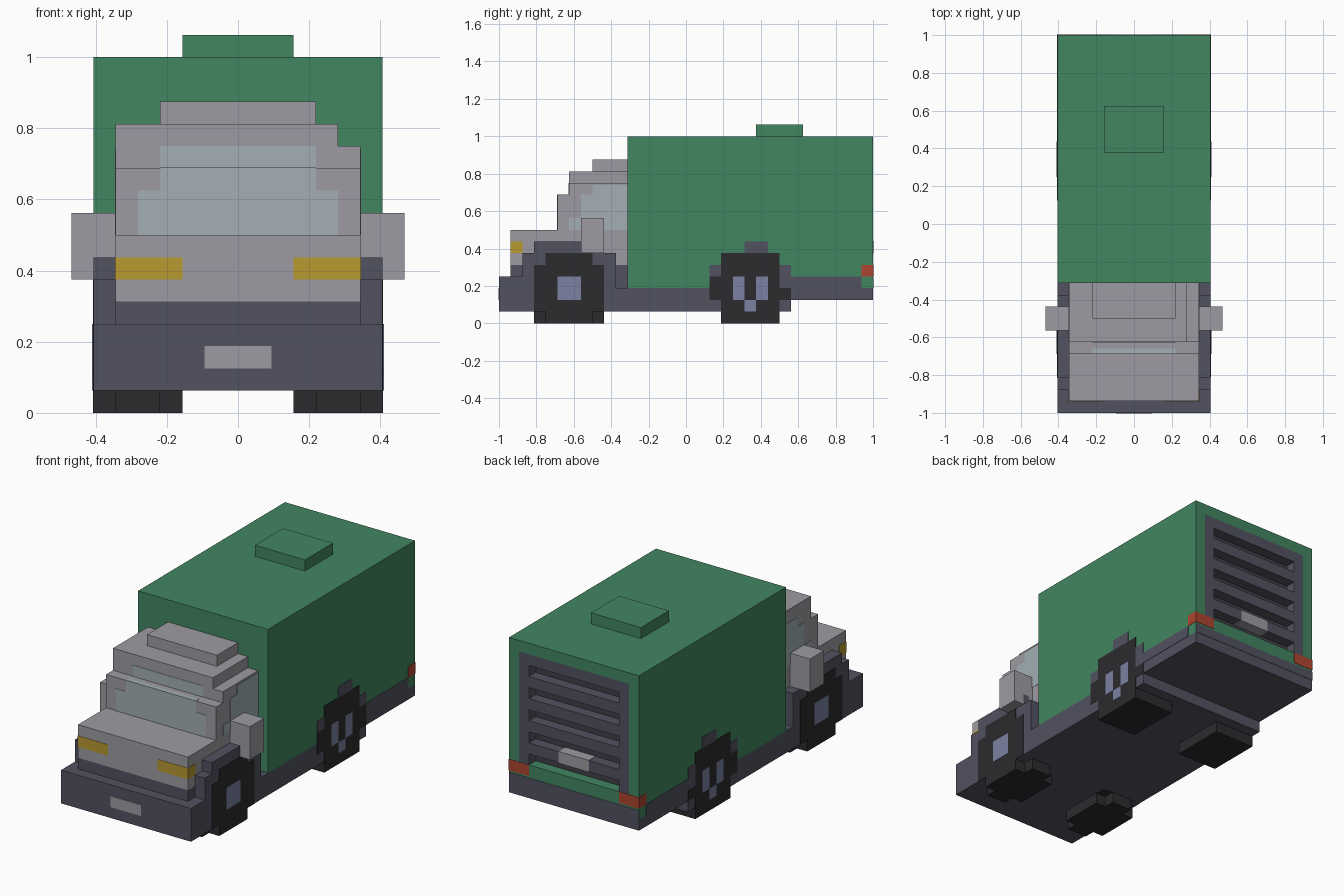
import bpy

E = 0.002   # tiny lift for flush coloured panels
W = 0.40625  # half width of the truck
C = 0.34375  # half width of the cab


def mat(name, r, g, b):
    m = bpy.data.materials.new(name)
    m.diffuse_color = (r, g, b, 1)
    return m


GREEN = mat("green_paint", 0.055, 0.24, 0.12)
DARK = mat("dark_trim", 0.085, 0.085, 0.12)
GREY = mat("cab_grey", 0.34, 0.33, 0.36)
TYRE = mat("tyre_black", 0.025, 0.025, 0.028)
HUB = mat("hub_metal", 0.2, 0.22, 0.36)
GLASS = mat("glass", 0.36, 0.43, 0.46)
YELLOW = mat("headlight_yellow", 0.48, 0.32, 0.03)
RED = mat("tail_red", 0.42, 0.06, 0.03)
SHADE = mat("shutter_recess", 0.05, 0.05, 0.065)


def boxes(name, material, *bounds):
    """One object from boxes given as (x0, x1, y0, y1, z0, z1)."""
    verts, faces = [], []
    quads = ((0, 1, 3, 2), (4, 6, 7, 5), (0, 4, 5, 1),
             (2, 3, 7, 6), (0, 2, 6, 4), (1, 5, 7, 3))
    for x0, x1, y0, y1, z0, z1 in bounds:
        n = len(verts)
        verts += [(x, y, z) for x in (x0, x1) for y in (y0, y1) for z in (z0, z1)]
        faces += [tuple(n + i for i in q) for q in quads]
    mesh = bpy.data.meshes.new(name)
    mesh.from_pydata(verts, [], faces)
    mesh.materials.append(material)
    obj = bpy.data.objects.new(name, mesh)
    bpy.context.collection.objects.link(obj)
    return obj


def pair(name, material, *bounds):
    """Boxes on the right side, mirrored to the left."""
    mod = boxes(name, material, *bounds).modifiers.new("mirror", 'MIRROR')
    mod.use_axis = (True, False, False)


# Chassis and bumpers
boxes("chassis", DARK, (-W, W, -0.8125, 0.5625, 0.0625, 0.1875))
boxes("front_bumper", DARK, (-W, W, -1, -0.375, 0.0625, 0.25))
boxes("rear_bumper", DARK, (-W, W, 0.5, 1, 0.125, 0.1875))
pair("rear_side_skirt", DARK, (W - 0.05, W + E, 0.5, 0.9375, 0.1875, 0.25))
boxes("front_plate", GREY, (-0.094, 0.094, -1 - E, -0.99, 0.125, 0.1875))

# Cargo body, with a rear layer left open for the shutter
boxes("cargo_body", GREEN, (-W, W, -0.3125, 0.9375, 0.1875, 1),
      (-W, W, 0.9375, 1, 0.9375, 1),
      (-W, W, 0.9375, 1, 0.1875, 0.3125),
      (-W, -C, 0.9375, 1, 0.3125, 0.9375),
      (C, W, 0.9375, 1, 0.3125, 0.9375))
boxes("roof_hatch", GREEN, (-0.156, 0.156, 0.375, 0.625, 1, 1.0625))

# Rear shutter
boxes("shutter_frame", DARK,
      (-C, -0.28125, 0.9375, 1, 0.3125, 0.9375),
      (0.28125, C, 0.9375, 1, 0.3125, 0.9375),
      (-0.28125, 0.28125, 0.9375, 1, 0.875, 0.9375))
boxes("shutter_back", SHADE, (-0.28125, 0.28125, 0.93, 0.9375 + E, 0.3125, 0.875))
boxes("shutter_slats", DARK,
      *[(-0.28125, 0.28125, 0.9375, 1, 0.375 + i * 0.125, 0.4375 + i * 0.125)
        for i in range(4)])
boxes("shutter_handle", GREY, (-0.094, 0.094, 0.94, 1 + E, 0.375 - E, 0.4375 + E))
boxes("rear_panel_trim", DARK, (-W, W, 0.99, 1 + E, 0.1875, 0.24))
pair("tail_light", RED, (0.28125, W + E, 0.9375, 1 + E, 0.25, 0.3125))

# Cab: hood, screen tier and stepped roof (right upper edge is one step lower)
boxes("cab_hood", GREY, (-C, C, -0.9375, -0.3125, 0.3125, 0.5))
boxes("cab_base", DARK, (-C, C, -0.9375, -0.3125, 0.1875, 0.3125))
boxes("cab_screen_tier", GREY, (-C, C, -0.6875, -0.3125, 0.5, 0.6875))
boxes("cab_roof", GREY, (-C, C, -0.625, -0.3125, 0.6875, 0.75),
      (-C, 0.28125, -0.625, -0.3125, 0.75, 0.8125),
      (-0.21875, 0.21875, -0.5, -0.3125, 0.8125, 0.875))
boxes("windscreen", GLASS,
      (-0.28125, 0.28125, -0.6875 - E, -0.66, 0.5, 0.625),
      (-0.21875, 0.21875, -0.6875 - E, -0.66, 0.625, 0.6875 + E),
      (-0.21875, 0.21875, -0.625 - E, -0.6, 0.6875, 0.75))
pair("side_window", GLASS, (C - 0.03, C + E, -0.625, -0.3125, 0.5, 0.5625),
     (C - 0.03, C + E, -0.5625, -0.3125, 0.5625, 0.6875),
     (C - 0.03, C + E, -0.5, -0.3125, 0.6875, 0.74))
pair("headlight", YELLOW, (0.156, C + E, -0.9375 - E, -0.875, 0.375, 0.4375))
pair("mirror", GREY, (C, 0.46875, -0.5625, -0.4375, 0.375, 0.5625))

# Stepped front fenders and the small rear arch cap
pair("front_fender", DARK, (C, W, -0.875, -0.375, 0.1875, 0.375),
     (C, W, -0.8125, -0.4375, 0.375, 0.4375))
pair("rear_arch", DARK, (W - 0.06, W + E, 0.3125, 0.4375, 0.375, 0.4375),
     (W - 0.06, W + E, 0.125, 0.1875, 0.25, 0.3125),
     (W - 0.06, W + E, 0.5, 0.5625, 0.25, 0.3125))

# Wheels
T = W + E
pair("front_wheel", TYRE, (0.156, T, -0.75, -0.5, 0, 0.375),
     (0.21875, C, -0.8125, -0.4375, 0, 0.0625),
     (0.156, T, -0.8125, -0.4375, 0.0625, 0.3125))
pair("rear_wheel", TYRE, (0.156, T, 0.1875, 0.5, 0, 0.375),
     (0.156, T, 0.125, 0.5625, 0.125, 0.25))
H = T + E
pair("front_hub", HUB, (0.35, H, -0.6875, -0.5625, 0.125, 0.25))
pair("rear_hub", HUB, (0.35, H, 0.25, 0.3125, 0.125, 0.25),
     (0.35, H, 0.375, 0.4375, 0.125, 0.25),
     (0.35, H, 0.3125, 0.375, 0.0625, 0.125))
